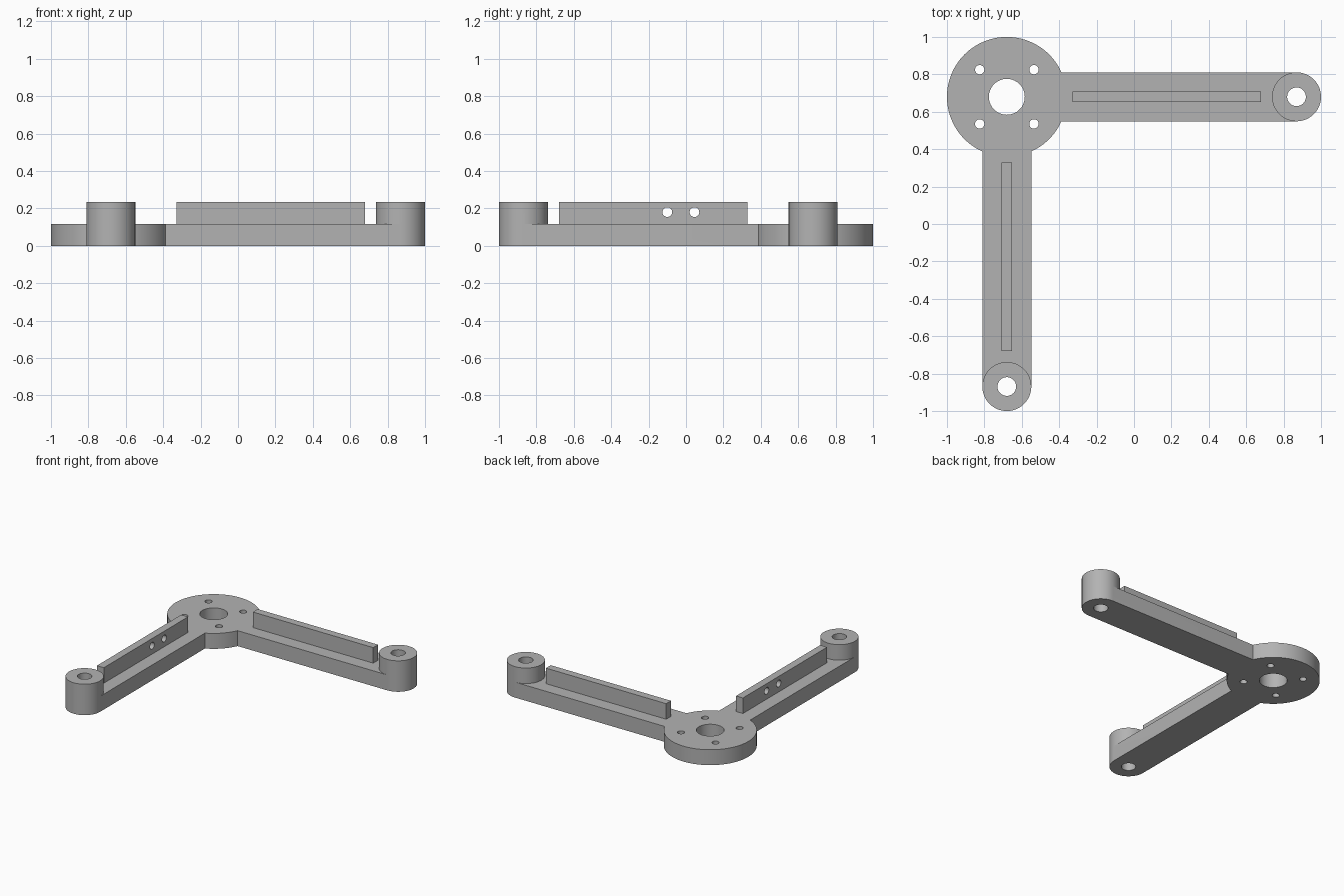
import bpy
from math import pi, radians
from mathutils import Vector

default = bpy.data.objects.get("Cube")
if default:
    bpy.data.objects.remove(default, do_unlink=True)

# Main dimensions
HUB = Vector((-0.68, 0.68, 0))
HUB_R, ARM_R, REACH = 0.32, 0.131, 1.549
PLATE_H, TALL_H = 0.117, 0.235

grey = bpy.data.materials.new("mid_grey")
grey.use_nodes = True
GREY = (0.45, 0.45, 0.45, 1)
grey.diffuse_color = GREY
grey.node_tree.nodes["Principled BSDF"].inputs["Base Color"].default_value = GREY


def cylinder(name, centre, radius, z0, z1, sides=64, rotation=(0, 0, 0)):
    bpy.ops.mesh.primitive_cylinder_add(
        vertices=sides, radius=radius, depth=z1 - z0,
        location=(centre[0], centre[1], (z0 + z1) / 2), rotation=rotation)
    obj = bpy.context.object
    obj.name = name
    obj.data.materials.append(grey)
    return obj


def beam(name, direction, start, end, width, z0, z1):
    """Box running out from the hub centre along a direction."""
    side = Vector((abs(direction.y), abs(direction.x), 0))
    length = Vector((abs(direction.x), abs(direction.y), 0)) * (end - start)
    mid = HUB + direction * (start + end) / 2
    bpy.ops.mesh.primitive_cube_add(size=1, location=(mid.x, mid.y, (z0 + z1) / 2))
    obj = bpy.context.object
    obj.name = name
    obj.scale = length + side * width + Vector((0, 0, z1 - z0))
    bpy.ops.object.transform_apply(location=False, rotation=False, scale=True)
    obj.data.materials.append(grey)
    return obj


def combine(target, tool, operation):
    mod = target.modifiers.new(operation.lower(), 'BOOLEAN')
    mod.operation, mod.solver, mod.object = operation, 'EXACT', tool
    bpy.context.view_layer.objects.active = target
    bpy.ops.object.modifier_apply(modifier=mod.name)
    bpy.data.objects.remove(tool, do_unlink=True)


# Round hub, then an arm, end boss and stiffening rib in each direction
bracket = cylinder("corner_bracket", HUB, HUB_R, 0, PLATE_H, 128)
holes = [(HUB, 0.096, 64)]
for name, direction in (("left", Vector((1, 0, 0))), ("front", Vector((0, -1, 0)))):
    tip = HUB + direction * REACH
    combine(bracket, beam(name + "_arm", direction, 0.1, REACH, 2 * ARM_R, 0, PLATE_H), 'UNION')
    combine(bracket, cylinder(name + "_boss", tip, ARM_R, 0, TALL_H), 'UNION')
    combine(bracket, beam(name + "_rib", direction, 0.35, 1.36, 0.058, PLATE_H - 0.04, TALL_H), 'UNION')
    holes.append((tip, 0.05, 48))

# Four screw holes around the hub bore
for sx in (-1, 1):
    for sy in (-1, 1):
        holes.append((HUB + Vector((sx, sy, 0)) * 0.145, 0.025, 32))
for centre, radius, sides in holes:
    combine(bracket, cylinder("hole_cutter", centre, radius, -0.1, 0.4, sides), 'DIFFERENCE')

# Two cross holes through the front rib
for y in (-0.1, 0.045):
    cutter = cylinder("cross_hole_cutter", (HUB.x, y), 0.026, 0.08, 0.28, 32, (0, pi / 2, 0))
    combine(bracket, cutter, 'DIFFERENCE')

# Smooth round walls, crisp edges
bpy.ops.object.select_all(action='DESELECT')
bracket.select_set(True)
bpy.context.view_layer.objects.active = bracket
bpy.ops.object.shade_smooth_by_angle(angle=radians(30))
